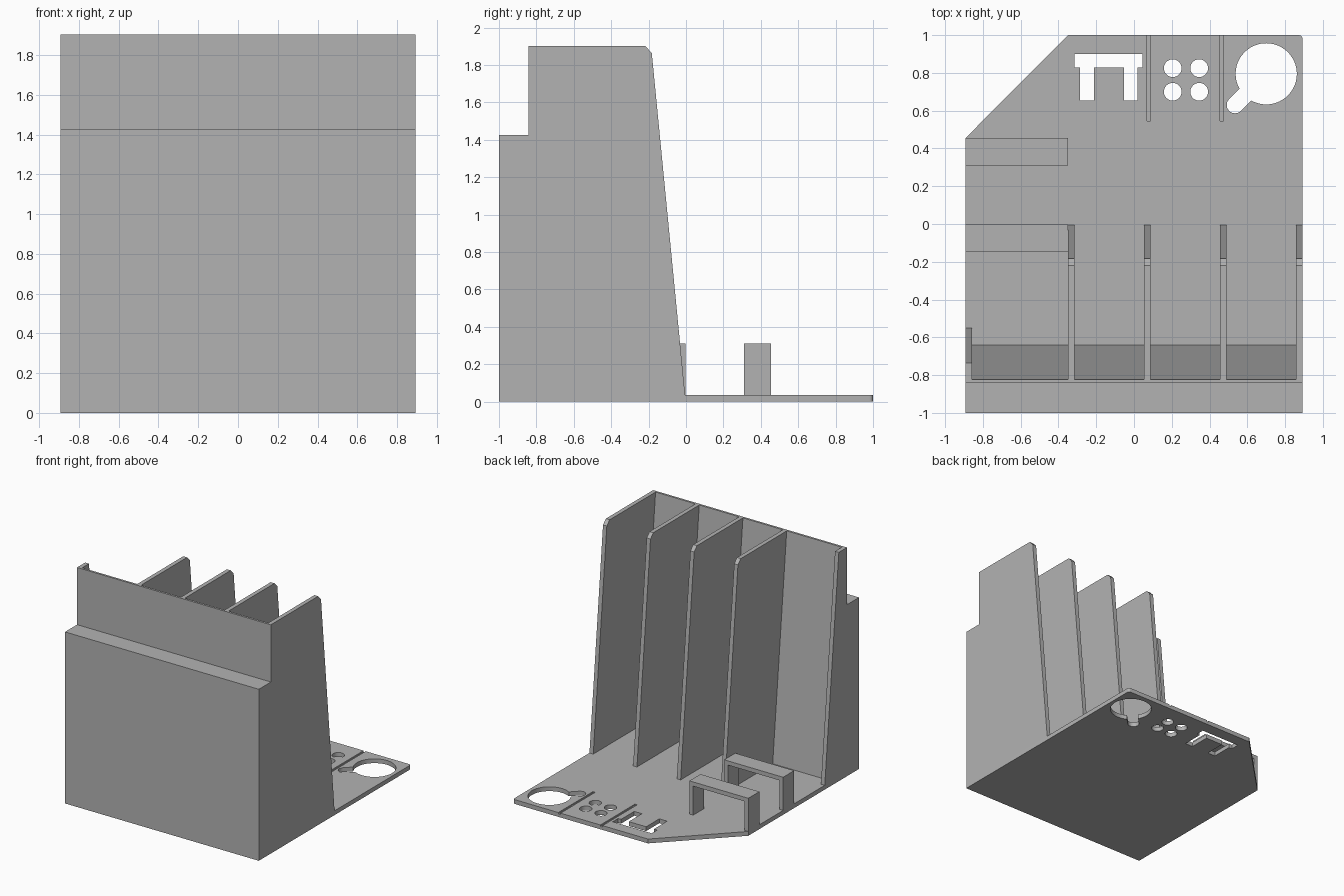
import bpy, bmesh, math
from mathutils import Matrix

old = bpy.data.objects.get("Cube")
if old:
    bpy.data.objects.remove(old, do_unlink=True)

grey = bpy.data.materials.new("plain grey")
grey.use_nodes = True
grey.diffuse_color = (0.45, 0.45, 0.45, 1)
grey.node_tree.nodes["Principled BSDF"].inputs["Base Color"].default_value = grey.diffuse_color

LEFT, RIGHT = 0.892, -0.892
FLOOR = 0.036   # base plate thickness
WALL = 0.035    # divider thickness
TOP = 1.903


def prism(name, outline, start, end, axis="Z"):
    """Extrude a closed outline: (x, y) along Z, (y, z) along X or (x, z) along Y."""
    place = {"Z": lambda a, b, d: (a, b, d),
             "X": lambda a, b, d: (d, a, b),
             "Y": lambda a, b, d: (a, d, b)}[axis]
    bm = bmesh.new()
    lower = [bm.verts.new(place(a, b, start)) for a, b in outline]
    upper = [bm.verts.new(place(a, b, end)) for a, b in outline]
    bm.faces.new(lower)
    bm.faces.new(upper)
    for i in range(len(outline)):
        j = (i + 1) % len(outline)
        bm.faces.new((lower[i], lower[j], upper[j], upper[i]))
    bmesh.ops.recalc_face_normals(bm, faces=bm.faces)
    mesh = bpy.data.meshes.new(name)
    bm.to_mesh(mesh)
    bm.free()
    mesh.materials.append(grey)
    ob = bpy.data.objects.new(name, mesh)
    bpy.context.collection.objects.link(ob)
    return ob


def rect(x0, y0, x1, y1):
    return [(x0, y0), (x1, y0), (x1, y1), (x0, y1)]


def arc(cx, cy, r, a0=0, a1=360, steps=48):
    count = steps if a1 - a0 == 360 else steps + 1
    angles = [math.radians(a0 + (a1 - a0) * i / steps) for i in range(count)]
    return [(cx + r * math.cos(a), cy + r * math.sin(a)) for a in angles]


# Base plate with one clipped corner and one rounded corner
base = prism("base_plate", [(RIGHT, -0.64), (LEFT, -0.64)]
             + arc(LEFT - 0.02, 0.98, 0.02, 0, 90, 6)
             + [(-0.35, 1.0), (RIGHT, 0.455)], 0, FLOOR)

# Cutouts: fork shape, four small round holes, keyhole
fork = [(-0.315, 0.9), (-0.315, 0.828), (-0.285, 0.828), (-0.285, 0.655),
        (-0.213, 0.655), (-0.213, 0.828), (-0.053, 0.828), (-0.053, 0.655),
        (0.018, 0.655), (0.018, 0.828), (0.045, 0.828), (0.045, 0.9)]
cuts = [("fork_cutter", fork, -0.1)]
for x in (0.205, 0.345):
    for y in (0.7, 0.825):
        cuts.append(("round_cutter", arc(x, y, 0.047, steps=32), -0.1))

# Keyhole is one outline: big circle joined to a slot running down at 45 degrees
big, slot = 0.162, 0.044
gap = math.degrees(math.asin(slot / big))
keyhole = (arc(0.7, 0.795, big, -135 + gap, 225 - gap, 60)
           + arc(0.535, 0.63, slot, 135, 315, 16))
cuts.append(("keyhole_cutter", keyhole, -0.1))

# Shallow grooves running to the back edge
for x in (0.068, 0.455):
    cuts.append(("groove_cutter", rect(x, 0.545, x + 0.02, 1.1), FLOOR - 0.012))

cutters = [prism(name, outline, low, 0.1) for name, outline, low in cuts]
for cutter in cutters:
    cutter.hide_render = True
    mod = base.modifiers.new("cut", "BOOLEAN")
    mod.object = cutter
    mod.operation = "DIFFERENCE"
    mod.solver = "EXACT"
bpy.context.view_layer.update()
cut_mesh = bpy.data.meshes.new_from_object(
    base.evaluated_get(bpy.context.evaluated_depsgraph_get()))
base.modifiers.clear()
base.data = cut_mesh
for cutter in cutters:
    bpy.data.objects.remove(cutter, do_unlink=True)

# Stepped front block with a leaning inner face
prism("front_block", [(-1, 0), (-1, 1.427), (-0.842, 1.427), (-0.842, TOP),
                      (-0.824, TOP), (-0.64, FLOOR), (-0.64, 0)], RIGHT, LEFT, "X")

# Tall dividers
divider = [(-0.64, FLOOR), (-0.824, TOP), (-0.22, TOP), (-0.183, 1.865), (-0.005, FLOOR)]
for i, x in enumerate((-0.35, 0.053, 0.455, LEFT - WALL)):
    prism(f"divider_{i + 1}", divider, x, x + WALL, "X")

# Narrow end wall on the right
prism("end_wall", [(-0.64, FLOOR), (-0.824, TOP), (-0.735, TOP), (-0.55, FLOOR)],
      RIGHT, RIGHT + WALL, "X")

# Two bridge brackets
x0, x1, high = RIGHT, -0.35, 0.312
bridge = [(x0, FLOOR), (x0, high), (x1, high), (x1, FLOOR), (x1 - WALL, FLOOR),
          (x1 - WALL, high - WALL), (x0 + WALL, high - WALL), (x0 + WALL, FLOOR)]
for name, y in (("front_bridge", -0.148), ("back_bridge", 0.31)):
    prism(name, bridge, y, y + 0.145, "Y")

# Smooth the round holes, keep hard edges
bpy.ops.object.select_all(action="DESELECT")
base.select_set(True)
bpy.context.view_layer.objects.active = base
bpy.ops.object.shade_smooth_by_angle(angle=math.radians(30))
